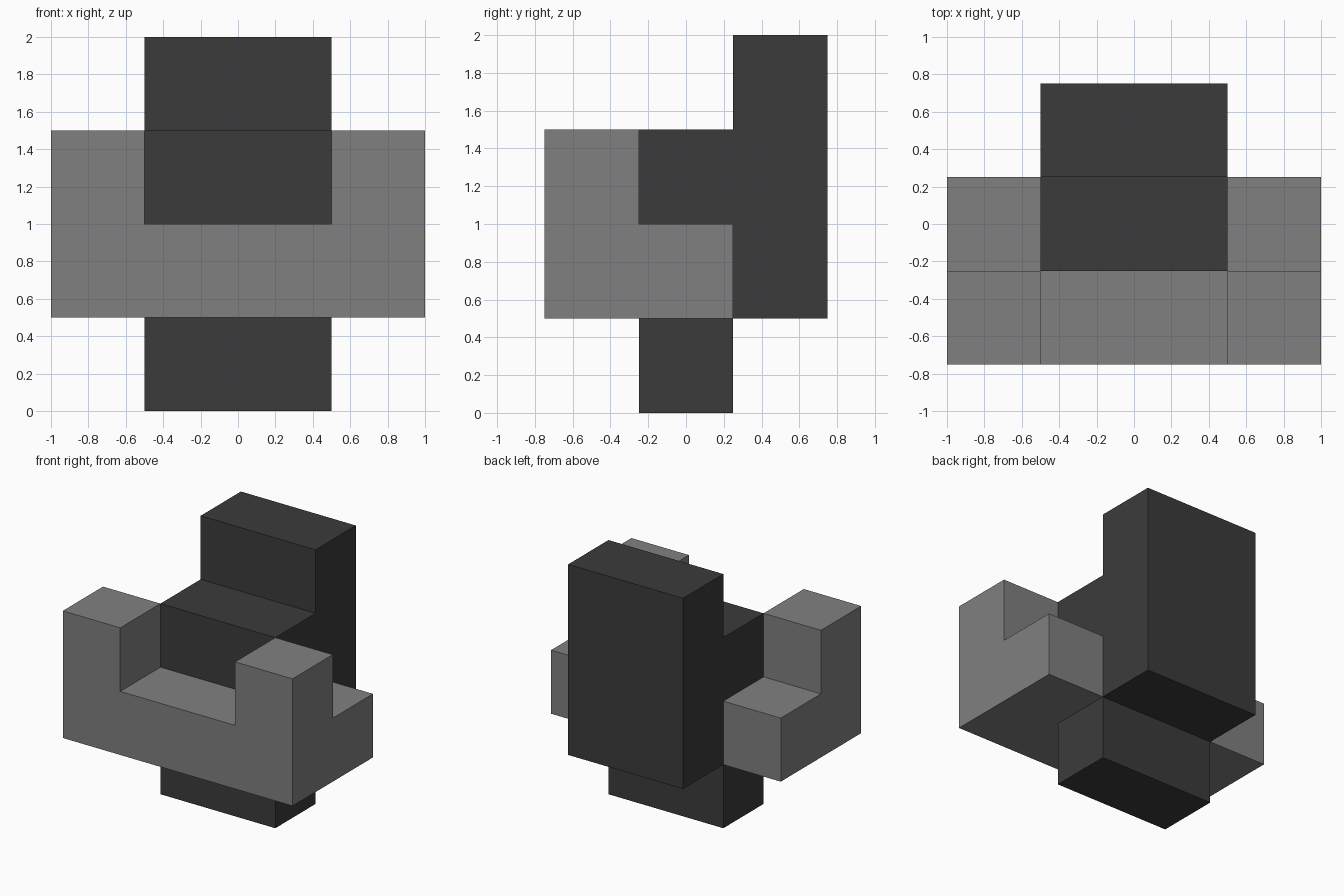
import bpy, bmesh
from mathutils import Vector

if "Cube" in bpy.data.objects:
    bpy.data.objects.remove(bpy.data.objects["Cube"])


def material(name, v):
    m = bpy.data.materials.new(name)
    m.diffuse_color = (v, v, v, 1)
    m.use_nodes = True
    m.node_tree.nodes["Principled BSDF"].inputs["Base Color"].default_value = m.diffuse_color
    return m


LIGHT = material("mid grey", 0.216)
DARK = material("charcoal", 0.044)


def extrude_side_profile(name, yz, x0, x1, mat):
    """Flat-faced prism: a side (y, z) profile swept from x0 to x1."""
    bm = bmesh.new()
    face = bm.faces.new([bm.verts.new((x0, y, z)) for y, z in yz])
    out = bmesh.ops.extrude_face_region(bm, geom=[face])
    verts = [g for g in out["geom"] if isinstance(g, bmesh.types.BMVert)]
    bmesh.ops.translate(bm, verts=verts, vec=Vector((x1 - x0, 0, 0)))
    # keep both end caps and face everything outwards
    if face not in bm.faces or not face.is_valid:
        start = [v for v in bm.verts if abs(v.co.x - x0) < 1e-5]
        bmesh.ops.contextual_create(bm, geom=start)
    bmesh.ops.recalc_face_normals(bm, faces=bm.faces)
    me = bpy.data.meshes.new(name)
    bm.to_mesh(me)
    bm.free()
    me.materials.append(mat)
    ob = bpy.data.objects.new(name, me)
    bpy.context.collection.objects.link(ob)
    return ob


# Dark core: foot, middle column, step and tall back in one stepped profile
extrude_side_profile("stepped_core", [
    (-.25, 0), (.25, 0), (.25, .5), (.75, .5), (.75, 2),
    (.25, 2), (.25, 1.5), (-.25, 1.5)], -.5, .5, DARK)

# Light cradle: low front bar between two L-shaped arms
extrude_side_profile("front_bar", [
    (-.75, .5), (-.25, .5), (-.25, 1), (-.75, 1)], -.5, .5, LIGHT)
for side, s in (("left", -1), ("right", 1)):
    extrude_side_profile(side + "_arm", [
        (-.75, .5), (.25, .5), (.25, 1), (-.25, 1), (-.25, 1.5), (-.75, 1.5)],
        s * .5, s * 1, LIGHT)
